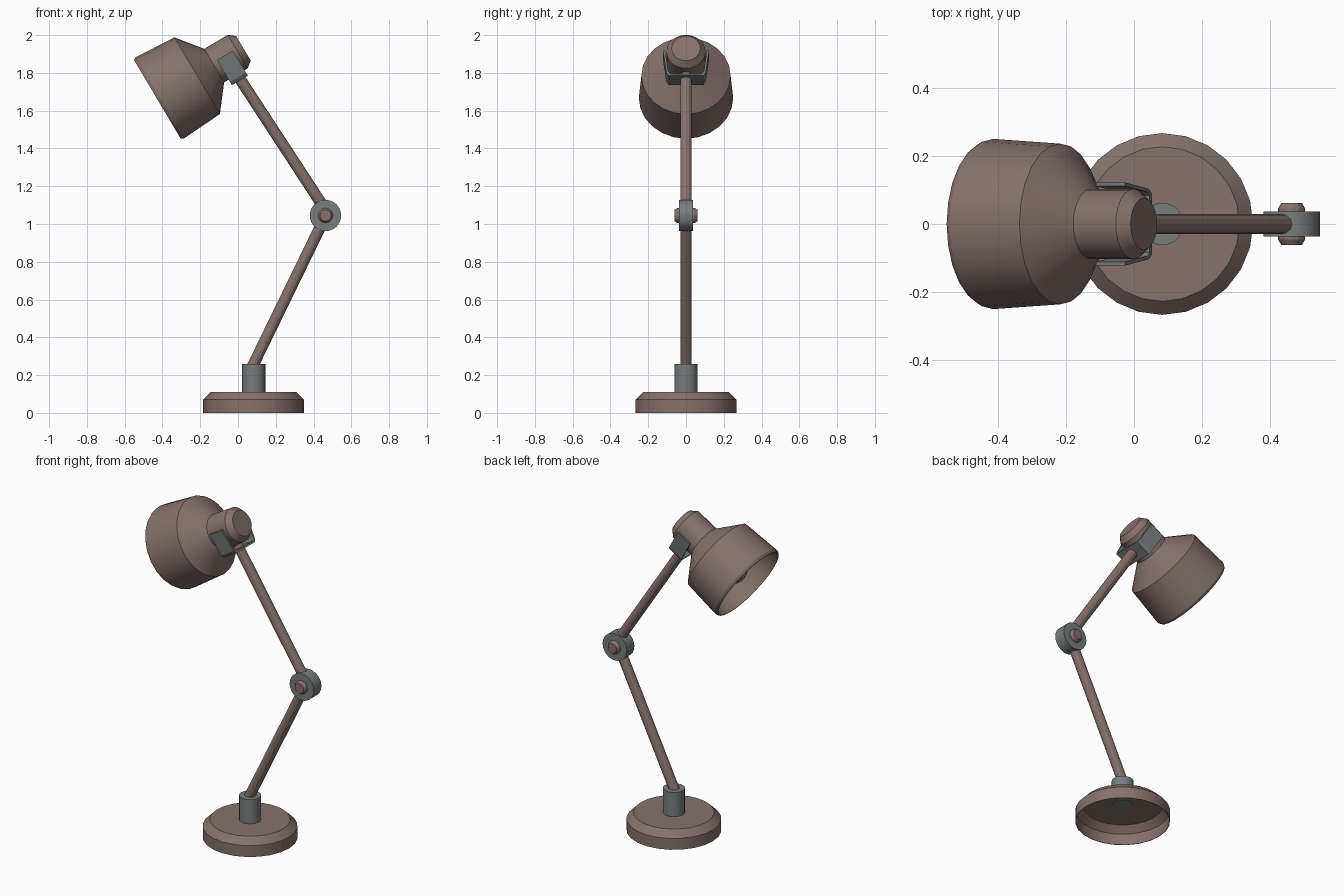
import bpy, bmesh, math
from mathutils import Vector

if "Cube" in bpy.data.objects:
    bpy.data.objects.remove(bpy.data.objects["Cube"])


def material(name, rgb):
    m = bpy.data.materials.new(name)
    m.diffuse_color = (*rgb, 1)
    m.use_nodes = True
    m.node_tree.nodes["Principled BSDF"].inputs["Base Color"].default_value = m.diffuse_color
    return m


brown = material("brown_paint", (0.235, 0.168, 0.15))
grey = material("grey_metal", (0.19, 0.205, 0.205))


def finish(name, bm, mat):
    bmesh.ops.remove_doubles(bm, verts=bm.verts, dist=1e-5)
    bmesh.ops.recalc_face_normals(bm, faces=bm.faces)
    me = bpy.data.meshes.new(name)
    bm.to_mesh(me)
    bm.free()
    ob = bpy.data.objects.new(name, me)
    bpy.context.collection.objects.link(ob)
    me.materials.append(mat)
    bpy.ops.object.select_all(action='DESELECT')
    ob.select_set(True)
    bpy.context.view_layer.objects.active = ob
    bpy.ops.object.shade_smooth_by_angle(angle=math.radians(28))
    return ob


def lathe(name, profile, origin, axis, sides, mat):
    """Spin (radius, distance along axis) points around an axis."""
    w = Vector(axis).normalized()
    v = Vector((0, 1, 0)) if abs(w.y) < 0.9 else Vector((0, 0, 1))
    u = v.cross(w).normalized()
    bm = bmesh.new()
    rings = []
    for r, h in profile:
        rings.append([bm.verts.new(Vector(origin) + w * h + r * (
            u * math.cos(2 * math.pi * i / sides) + v * math.sin(2 * math.pi * i / sides)))
            for i in range(sides)] if r else [bm.verts.new(Vector(origin) + w * h)])
    for a, b in zip(rings, rings[1:]):
        if len(a) == 1 and len(b) == 1:
            continue
        for i in range(sides):
            j = (i + 1) % sides
            if len(a) == 1:
                bm.faces.new((a[0], b[j], b[i]))
            elif len(b) == 1:
                bm.faces.new((a[i], a[j], b[0]))
            else:
                bm.faces.new((a[i], a[j], b[j], b[i]))
    return finish(name, bm, mat)


def rod(name, a, b, r, mat):
    d = Vector(b) - Vector(a)
    return lathe(name, [(0, 0), (r, 0), (r, d.length), (0, d.length)], a, d, 12, mat)


# Base: dished shell, open underneath
lathe("base", [(0.264, 0), (0.267, 0), (0.267, 0.07), (0.227, 0.11), (0, 0.11),
               (0, 0.107), (0.226, 0.107), (0.264, 0.069), (0.264, 0)],
      (0.083, 0, 0), (0, 0, 1), 24, brown)
lathe("base_collar", [(0, 0.104), (0.062, 0.104), (0.062, 0.26), (0, 0.26)],
      (0.083, 0, 0), (0, 0, 1), 20, grey)

# Arms
rod("lower_arm", (0.064, 0, 0.22), (0.453, 0, 1.02), 0.03, brown)
rod("upper_arm", (0.453, 0, 1.09), (-0.004, 0, 1.79), 0.03, brown)

# Elbow disc and its bolt
elbow = (0.463, 0, 1.045)
lathe("elbow_disc", [(0, -0.037), (0.083, -0.037), (0.083, 0.037), (0, 0.037)],
      elbow, (0, 1, 0), 24, grey)
lathe("elbow_bolt", [(0, -0.062), (0.03, -0.062), (0.04, -0.045), (0.04, 0.045),
                     (0.03, 0.062), (0, 0.062)], elbow, (0, 1, 0), 12, brown)

# Shade and rear cap: one thin shell with an open mouth
mouth = Vector((-0.427, 0, 1.66))
axis = Vector((0.86, 0, 0.51)).normalized()
lathe("shade", [(0.236, 0), (0.242, 0), (0.25, 0.015), (0.236, 0.245), (0.103, 0.35),
                (0.103, 0.495), (0.076, 0.53), (0, 0.53), (0, 0.515), (0.07, 0.515),
                (0.092, 0.49), (0.092, 0.345), (0.225, 0.24), (0.236, 0.01), (0.236, 0)],
      mouth, axis, 24, brown)

# Bulb: round end on a narrow neck inside the shade
dome = [(0.085 * math.sin(a), 0.125 - 0.085 * math.cos(a))
        for a in (math.radians(15 * i) for i in range(9))]
lathe("bulb", dome + [(0.045, 0.26), (0.045, 0.36), (0, 0.36)], mouth, axis, 16, brown)

# U-shaped bracket that carries the cap
half = [(0.122, 0.018), (0.104, -0.118), (0.09, -0.137)]
inner = [(0.083, -0.125), (0.094, -0.112), (0.111, 0.018)]
mirror = lambda pts: [(-y, r) for y, r in reversed(pts)]
outline = half + mirror(half) + mirror(inner) + inner
radial = Vector((-axis.z, 0, axis.x))
bm = bmesh.new()
rings = [[bm.verts.new(mouth + axis * t + radial * r + Vector((0, y, 0)))
          for y, r in outline] for t in (0.378, 0.476)]
n = len(outline)
for i in range(n):
    j = (i + 1) % n
    bm.faces.new((rings[0][i], rings[0][j], rings[1][j], rings[1][i]))
for ring in rings:
    for i in range(5):
        bm.faces.new((ring[i], ring[i + 1], ring[n - 2 - i], ring[n - 1 - i]))
finish("shade_bracket", bm, grey)
